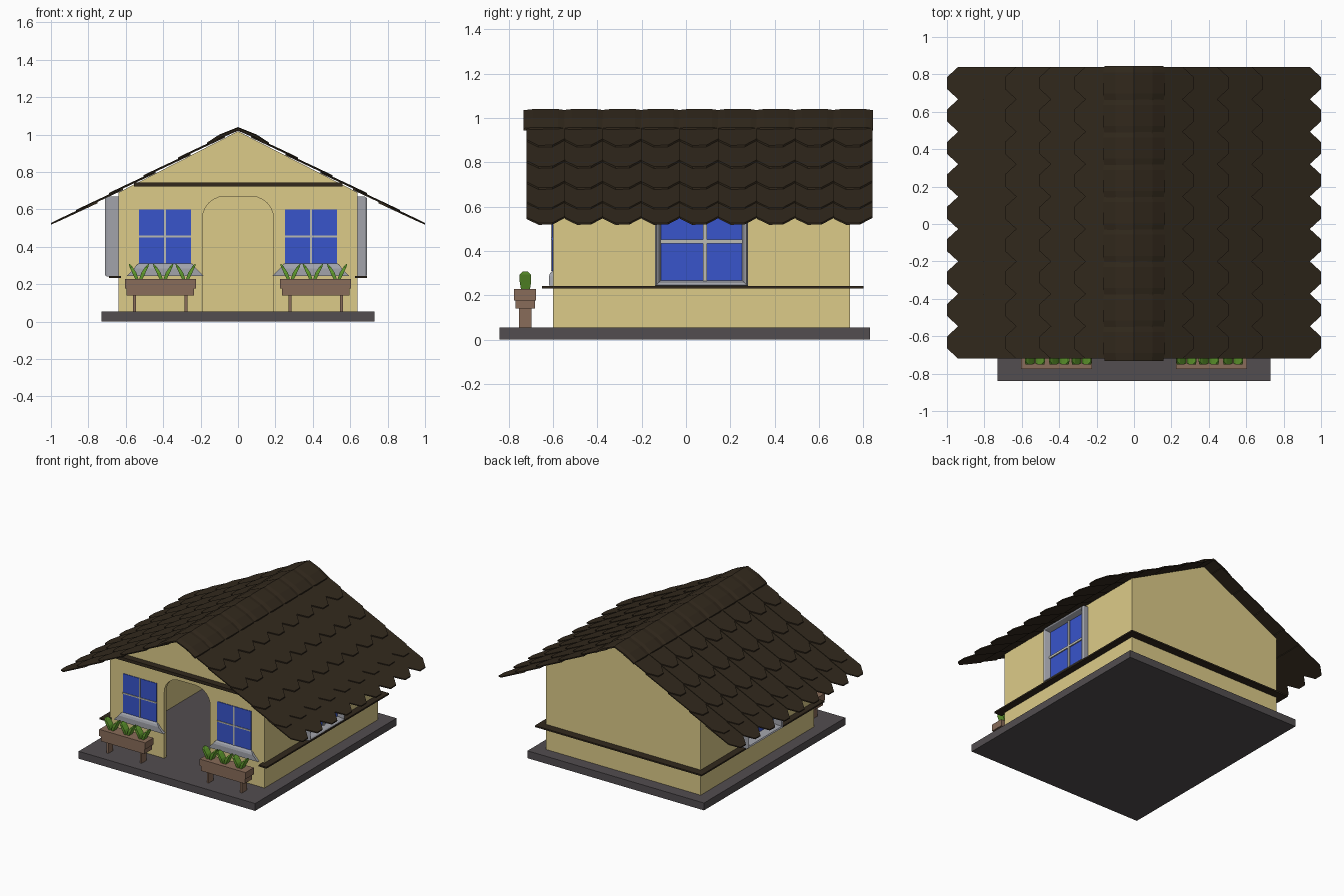
import bpy, bmesh, math
from mathutils import Vector

if "Cube" in bpy.data.objects:
    bpy.data.objects.remove(bpy.data.objects["Cube"])


def mat(name, r, g, b):
    m = bpy.data.materials.new(name)
    m.diffuse_color = (r, g, b, 1)
    m.use_nodes = True
    m.node_tree.nodes["Principled BSDF"].inputs["Base Color"].default_value = m.diffuse_color
    return m


WALL = mat("wall_yellow", .72, .6, .25)
ROOF = mat("roof_brown", .032, .022, .012)
SLAB = mat("slab_grey", .085, .075, .08)
GLASS = mat("window_blue", .04, .09, .6)
FRAME = mat("frame_grey", .36, .37, .41)
BAR = mat("bar_grey", .5, .5, .45)
WOOD = mat("planter_wood", .25, .15, .1)
LEAF = mat("leaf_green", .13, .36, .03)


def finish(name, bm, m):
    bmesh.ops.recalc_face_normals(bm, faces=bm.faces)
    me = bpy.data.meshes.new(name)
    bm.to_mesh(me)
    bm.free()
    me.materials.append(m)
    ob = bpy.data.objects.new(name, me)
    bpy.context.collection.objects.link(ob)
    return ob


def loft(bm, loops, ring=False):
    """Skin closed loops of equal length; cap the ends, or join them for a ring."""
    vs = [[bm.verts.new(p) for p in l] for l in loops]
    n = len(vs[0])
    pairs = list(zip(vs, vs[1:])) + ([(vs[-1], vs[0])] if ring else [])
    for a, b in pairs:
        for i in range(n):
            j = (i + 1) % n
            bm.faces.new((a[i], a[j], b[j], b[i]))
    if not ring:
        bm.faces.new(vs[0])
        bm.faces.new(vs[-1])


def add_box(bm, x0, x1, y0, y1, z0, z1):
    loft(bm, [[(x0, y0, z), (x1, y0, z), (x1, y1, z), (x0, y1, z)] for z in (z0, z1)])


def boxes(name, m, *dims):
    bm = bmesh.new()
    for d in dims:
        add_box(bm, *d)
    return finish(name, bm, m)


def prism_y(name, profile, y0, y1, m):
    bm = bmesh.new()
    loft(bm, [[(x, y, z) for x, z in profile] for y in (y0, y1)])
    return finish(name, bm, m)


# Ground slab
boxes("base_slab", SLAB, (-.73, .73, -.84, .83, 0, .055))

# Hollow walls: front with arched doorway, plain back, two sides
gable = [(.64, .055), (.64, .69), (0, 1.018), (-.64, .69), (-.64, .055)]
arch = [(-.19, .055)]
for cx, start in ((-.07, 180), (.07, 90)):
    for k in range(7):
        a = math.radians(start - 15 * k)
        arch.append((cx + .12 * math.cos(a), .55 + .12 * math.sin(a)))
arch.append((.19, .055))
prism_y("front_wall", arch + gable, -.6, -.575, WALL)
prism_y("back_wall", gable, .715, .74, WALL)
for s, side in ((-1, "left"), (1, "right")):
    prism_y(side + "_wall", [(s * .615, .055), (s * .64, .055), (s * .64, .69), (s * .615, .702)],
            -.575, .715, WALL)

# Roof tiles: overlapping chamfered tiles in rows on both slopes
W = 1.56 / 9
bm = bmesh.new()
for s in (-1, 1):
    for xb in (1.0, .865, .69, .505, .32, .135):
        xt = max(0, xb - .25)
        for i in range(9):
            y0 = -.72 + i * W
            shape = [(0, xt), (W, xt), (W, xb - .06), (W - .055, xb), (.055, xb), (0, xb - .06)]
            low = [(s * x, y0 + y, 1.02 - .515 * x + .012 * (x - xt) / (xb - xt) + .004 * y / W)
                   for y, x in shape]
            loft(bm, [low, [(x, y, z + .008) for x, y, z in low]])
finish("roof_tiles", bm, ROOF)

# Ridge caps, one per tile column
bm = bmesh.new()
half = [(.165, .948), (.1, .99), (0, 1.03)]
line = [(-x, z) for x, z in half] + half[1::-1]
for i in range(9):
    y0 = -.72 + i * W
    prof = line + [(x, z + .01) for x, z in reversed(line)]
    ends = []
    for t, inset in ((-.012, .012), (.03, 0), (W - .03, 0), (W + .004, .012)):
        ends.append([(x * (1 - inset * 4), y0 + t, z - inset * .4) for x, z in prof])
    loft(bm, ends)
finish("ridge_caps", bm, ROOF)

# Dark trim: ledge round sides and back, board over the door
boxes("ledge_trim", ROOF, (-.69, -.625, -.65, .8, .232, .243), (.625, .69, -.65, .8, .232, .243),
      (-.625, .625, .73, .8, .232, .243))
boxes("front_beam", ROOF, (-.555, .56, -.65, -.59, .722, .745))

for s, side in ((-1, "left"), (1, "right")):
    # Front window: pane, cross bars and sloping sill
    cx = s * .39
    boxes(side + "_front_pane", GLASS, (cx - .14, cx + .14, -.604, -.59, .31, .6))
    boxes(side + "_front_bars", BAR, (cx - .005, cx + .005, -.608, -.6, .31, .6),
          (cx - .14, cx + .14, -.608, -.6, .45, .46))
    bm = bmesh.new()
    loft(bm, [[(cx - h, -.595, z), (cx + h, -.595, z), (cx + h, y, z), (cx - h, y, z)]
              for h, y, z in ((.205, -.618, .245), (.165, -.618, .285), (.155, -.613, .3), (.14, -.603, .311))])
    finish(side + "_front_sill", bm, FRAME)

    # Side window: bevelled frame, pane, cross bars
    out = .71 if s < 0 else .69
    bm = bmesh.new()
    rings = [(.63, 0), (out - .012, 0), (out, .008), (out - .006, .016), (.648, .028), (.63, .028)]
    loft(bm, [[(s * x, -.14 + d, .24 + d), (s * x, .28 - d, .24 + d),
               (s * x, .28 - d, .668 - d), (s * x, -.14 + d, .668 - d)] for x, d in rings], ring=True)
    finish(side + "_side_frame", bm, FRAME)
    xs = sorted((s * .63, s * .646))
    boxes(side + "_side_pane", GLASS, (*xs, -.115, .255, .265, .645))
    xb = sorted((s * .64, s * .654))
    boxes(side + "_side_bars", BAR, (*xb, .076, .094, .265, .645), (*xb, -.115, .255, .434, .451))

    # Planter: two-tier box on legs
    px = s * .415
    boxes(side + "_planter", WOOD, (px - .19, px + .19, -.775, -.677, .178, .228),
          (px - .18, px + .18, -.77, -.682, .14, .178),
          *[(px + d - .008, px + d + .008, -.753, -.697, .055, .14) for d in (-.138, .138)])

    # Plants: three pairs of leaning blades
    bm = bmesh.new()
    for bx in (.28, .4, .53):
        for lean in (-1, 1):
            blade = []
            for t, hw, th in ((0, .018, .008), (.5, .026, .011), (.85, .026, .008), (1, .012, .003)):
                x = s * bx + lean * (.006 + .045 * t ** 1.3)
                z = .215 + .092 * t
                blade.append([(x - th, -.724 - hw, z), (x + th, -.724 - hw, z),
                              (x + th, -.724 + hw, z), (x - th, -.724 + hw, z)])
            loft(bm, blade)
    finish(side + "_plants", bm, LEAF)
